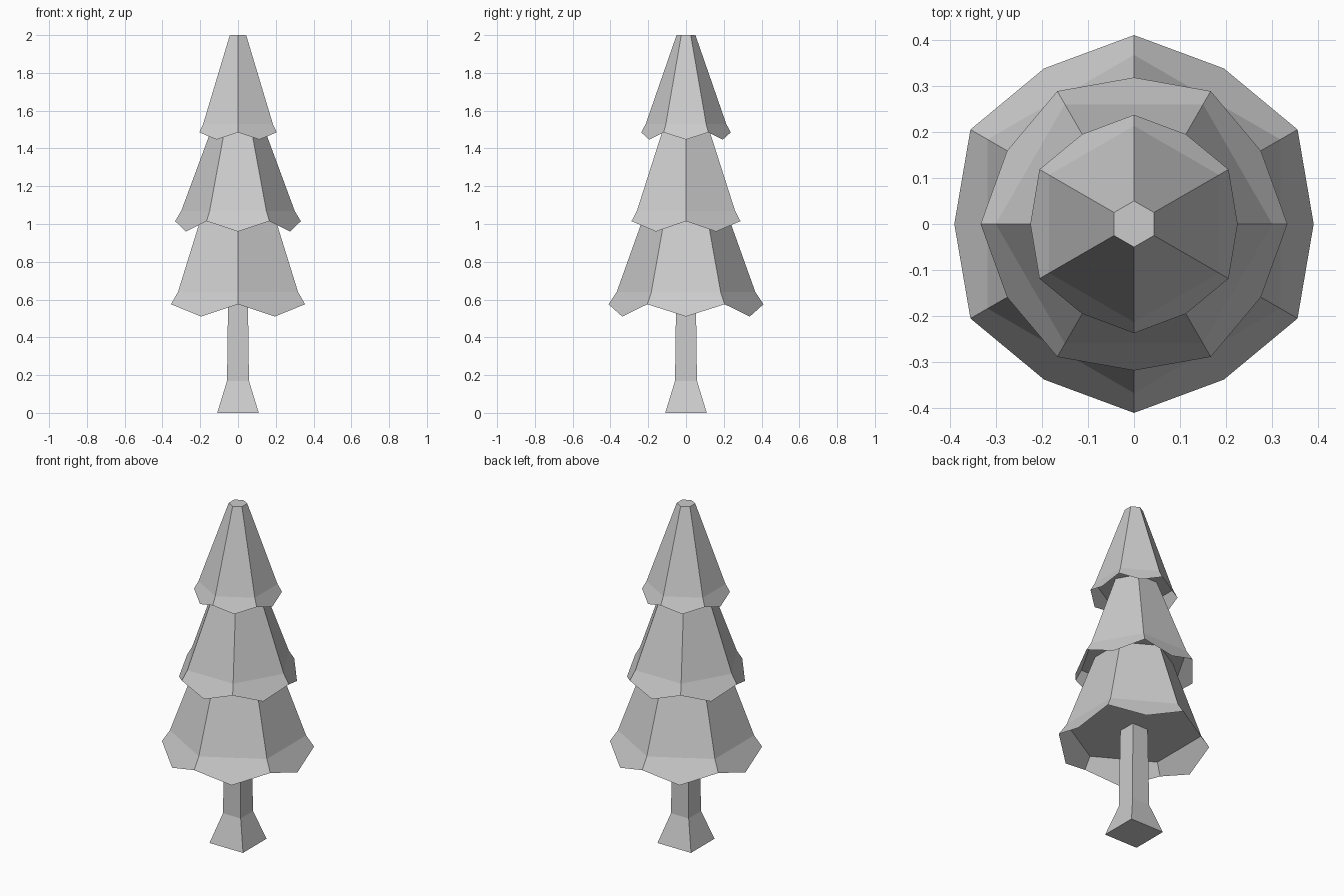
import bpy, bmesh
from math import cos, sin, pi

if "Cube" in bpy.data.objects:
    bpy.data.objects.remove(bpy.data.objects["Cube"])


def finish(bm, name):
    mesh = bpy.data.meshes.new(name)
    bm.to_mesh(mesh)
    bm.free()
    obj = bpy.data.objects.new(name, mesh)
    bpy.context.collection.objects.link(obj)
    return obj


def ring(bm, sides, radius, z, start):
    return [bm.verts.new((radius * cos(start + 2 * pi * i / sides),
                          radius * sin(start + 2 * pi * i / sides), z))
            for i in range(sides)]


def bridge(bm, low, high):
    n = len(low)
    for i in range(n):
        j = (i + 1) % n
        bm.faces.new((low[i], low[j], high[j], high[i]))


def foliage(name, start, top, kink, corner, tip):
    """Closed hexagonal cone with a thin flared skirt; each input is (radius, z)."""
    bm = bmesh.new()
    upper = ring(bm, 6, *top, start)
    lower = ring(bm, 6, *kink, start)
    corners = ring(bm, 6, *corner, start)
    tips = ring(bm, 6, *tip, start + pi / 6)
    bm.faces.new(upper)
    bm.faces.new(lower[::-1])
    bridge(bm, lower, upper)
    # Pointed skirt panels
    for i in range(6):
        j = (i + 1) % 6
        bm.faces.new((lower[i], corners[i], tips[i], corners[j], lower[j]))
    return finish(bm, name)


# Foliage tiers, the middle one turned by half a side
foliage("lower_foliage", pi / 6, (0.213, 1.07), (0.367, 0.64), (0.41, 0.575), (0.39, 0.51))
foliage("middle_foliage", 0, (0.13, 1.53), (0.30, 1.07), (0.333, 1.015), (0.318, 0.96))
foliage("top_foliage", pi / 6, (0.05, 2.0), (0.213, 1.53), (0.237, 1.485), (0.225, 1.447))

# Square trunk with flared foot
bm = bmesh.new()
root2 = 2 ** 0.5
levels = [ring(bm, 4, h * root2, z, pi / 4)
          for h, z in ((0.11, 0), (0.058, 0.17), (0.052, 0.64))]
for low, high in zip(levels, levels[1:]):
    bridge(bm, low, high)
bm.faces.new(levels[0][::-1])
bm.faces.new(levels[-1])
finish(bm, "trunk")
